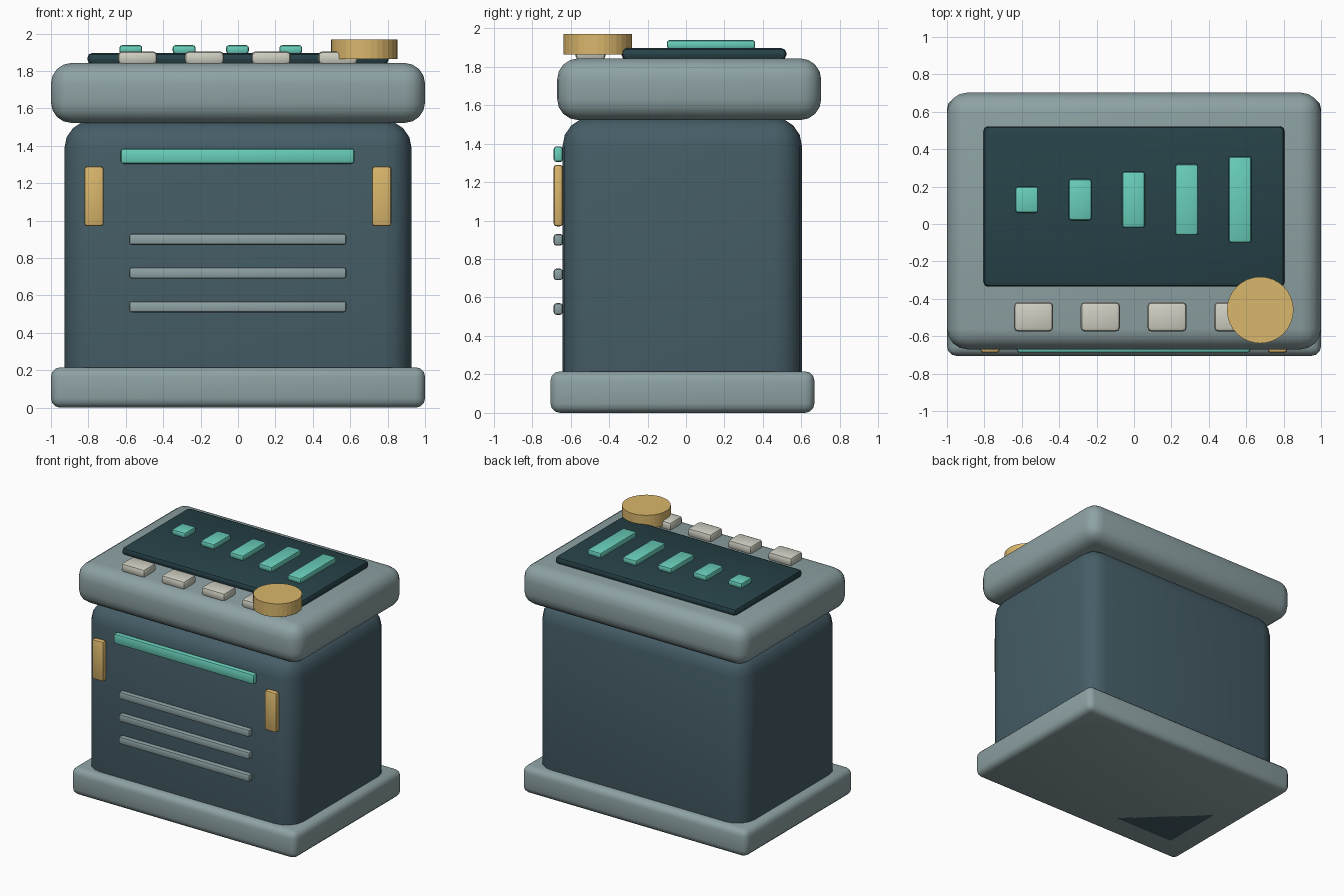
import bpy
from math import radians

if "Cube" in bpy.data.objects:
    bpy.data.objects.remove(bpy.data.objects["Cube"])


def material(name, rgb):
    m = bpy.data.materials.new(name)
    m.diffuse_color = (*rgb, 1)
    m.use_nodes = True
    m.node_tree.nodes["Principled BSDF"].inputs["Base Color"].default_value = m.diffuse_color
    return m


SHELL = material("pale_shell", (0.27, 0.36, 0.37))
BODY = material("slate_body", (0.06, 0.11, 0.135))
SCREEN = material("dark_screen", (0.02, 0.055, 0.065))
MINT = material("mint_light", (0.14, 0.62, 0.49))
AMBER = material("amber", (0.70, 0.47, 0.15))
CREAM = material("cream_key", (0.62, 0.62, 0.54))


def box(name, x, y, z, mat, bevel, segments=2):
    """Rounded box given its (min, max) extent on each axis."""
    spans = (x, y, z)
    bpy.ops.mesh.primitive_cube_add(size=1, location=[(a + b) / 2 for a, b in spans])
    ob = bpy.context.object
    ob.name = name
    ob.scale = [b - a for a, b in spans]
    bpy.ops.object.transform_apply(location=False, rotation=False, scale=True)
    mod = ob.modifiers.new("Bevel", "BEVEL")
    mod.width = bevel
    mod.segments = segments
    bpy.ops.object.modifier_apply(modifier=mod.name)
    bpy.ops.object.shade_smooth_by_angle(angle=radians(40))
    ob.data.materials.append(mat)
    return ob


# Main housing
box("base", (-1, 1), (-0.705, 0.668), (0, 0.216), SHELL, 0.05, 3)
box("body", (-0.928, 0.928), (-0.642, 0.603), (0, 1.537), BODY, 0.15, 4)
box("console_top", (-1, 1), (-0.67, 0.703), (1.522, 1.843), SHELL, 0.11, 4)

# Display with growing level bars
box("screen", (-0.805, 0.805), (-0.335, 0.522), (1.836, 1.896), SCREEN, 0.025)
for i in range(5):
    x, half = -0.573 + 0.285 * i, 0.07 + 0.04 * i
    box(f"level_bar_{i + 1}", (x - 0.061, x + 0.061), (0.13 - half, 0.13 + half),
        (1.893, 1.938), MINT, 0.014)

# Key row and dial
for i in range(4):
    x = -0.537 + 0.357 * i
    box(f"key_{i + 1}", (x - 0.105, x + 0.105), (-0.575, -0.418), (1.835, 1.905), CREAM, 0.022)
bpy.ops.mesh.primitive_cylinder_add(vertices=32, radius=0.178, depth=0.105,
                                    location=(0.675, -0.46, 1.916))
dial = bpy.context.object
dial.name = "dial"
dial.data.materials.append(AMBER)

# Front panel details
FRONT = (-0.688, -0.64)
box("status_strip", (-0.627, 0.622), FRONT, (1.304, 1.386), MINT, 0.015)
for side, x in (("left", -0.77), ("right", 0.768)):
    box(f"{side}_marker", (x - 0.052, x + 0.052), FRONT, (0.97, 1.29), AMBER, 0.015)
for i in range(3):
    z = 0.54 + 0.18 * i
    box(f"vent_slat_{i + 1}", (-0.582, 0.58), FRONT, (z - 0.03, z + 0.03), SHELL, 0.014)
